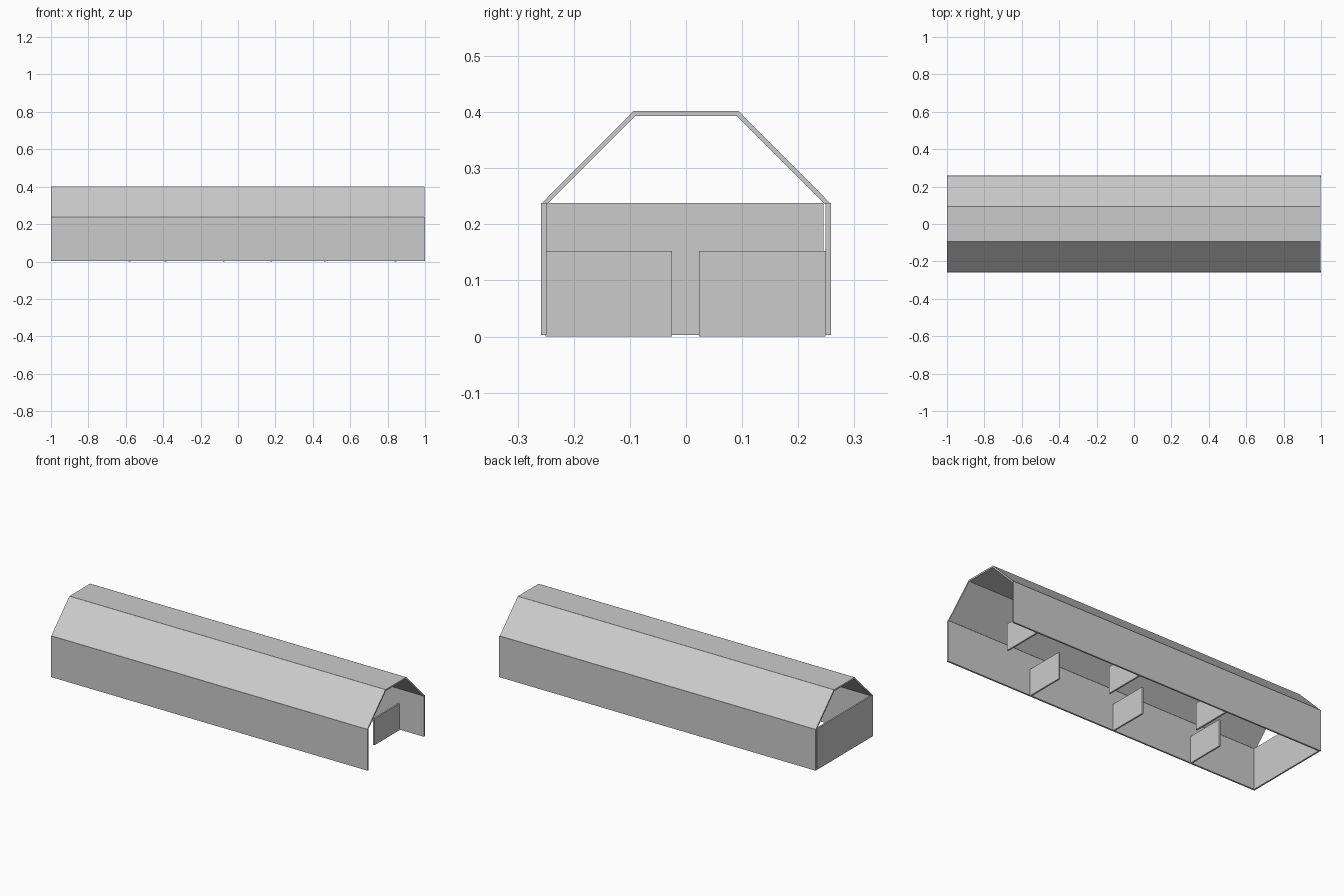
import bpy
import bmesh

if "Cube" in bpy.data.objects:
    bpy.data.objects.remove(bpy.data.objects["Cube"])


def prism(name, profile, x0, x1):
    """Extrude a closed (y, z) profile along x."""
    bm = bmesh.new()
    face = bm.faces.new([bm.verts.new((x0, y, z)) for y, z in profile])
    ext = bmesh.ops.extrude_face_region(bm, geom=[face])
    moved = [g for g in ext["geom"] if isinstance(g, bmesh.types.BMVert)]
    bmesh.ops.translate(bm, verts=moved, vec=(x1 - x0, 0, 0))
    bmesh.ops.recalc_face_normals(bm, faces=bm.faces)
    mesh = bpy.data.meshes.new(name)
    bm.to_mesh(mesh)
    bm.free()
    obj = bpy.data.objects.new(name, mesh)
    bpy.context.collection.objects.link(obj)
    return obj


def slab(name, x0, x1, y0, y1, z0, z1):
    return prism(name, [(y0, z0), (y1, z0), (y1, z1), (y0, z1)], x0, x1)


BASE, EAVE = 0.003, 0.238
ROOF_END = 0.997

# Long side walls and sloped roof panels, mirrored front to back
slope = [(0.2565, EAVE), (0.0935, 0.402), (0.0895, 0.394), (0.2475, 0.236)]
for side, s in (("front", -1), ("back", 1)):
    y0, y1 = sorted((s * 0.249, s * 0.2585))
    slab(f"{side}_wall", -1, 1, y0, y1, BASE, EAVE)
    prism(f"{side}_roof_slope", [(s * y, z) for y, z in slope], -1, ROOF_END)

# Flat roof top
slab("roof_top", -1, ROOF_END, -0.0925, 0.0925, 0.393, 0.402)

# Closed end wall on the left; the right end stays open
slab("end_wall", -1, -0.991, -0.249, 0.245, BASE, EAVE)

# Staggered stall partitions on both sides of a central aisle
HALF = 0.0045
for i, x in enumerate((-0.58, -0.077, 0.464)):
    slab(f"front_partition_{i + 1}", x - HALF, x + HALF, -0.25, -0.025, 0, 0.152)
for i, x in enumerate((-0.388, 0.177, 0.842)):
    slab(f"back_partition_{i + 1}", x - HALF, x + HALF, 0.023, 0.249, 0, 0.152)
